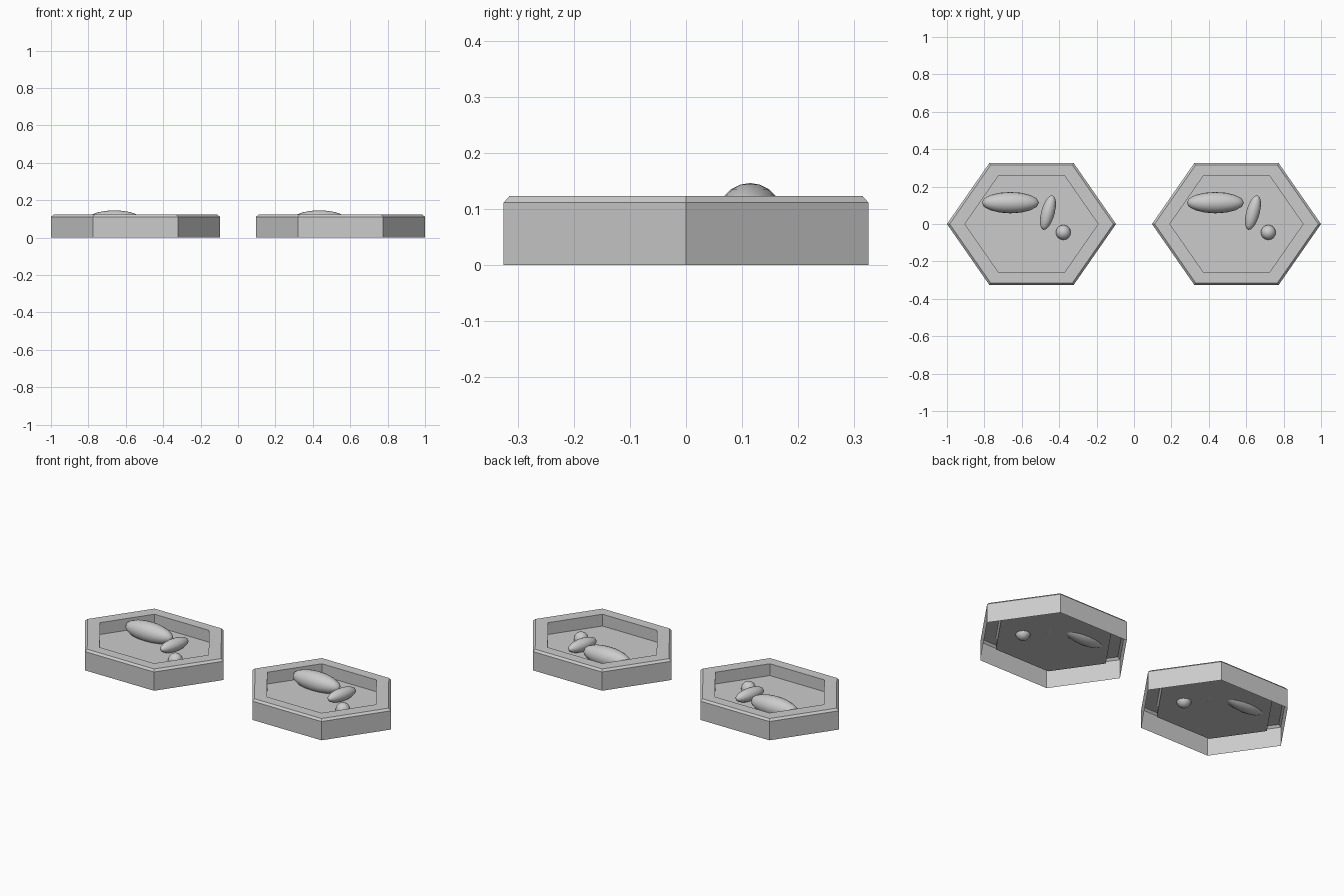
import bpy, bmesh
from math import cos, sin, pi, radians

if "Cube" in bpy.data.objects:
    bpy.data.objects.remove(bpy.data.objects["Cube"])

HALF_X, HALF_Y = 0.452, 0.325
Y_SCALE = HALF_Y / (HALF_X * sin(pi / 3))

# scale and height of each hexagonal loop: wall, chamfer, rim, recess
PROFILE = [(1.0, 0.0), (1.0, 0.111), (0.968, 0.123), (0.788, 0.123), (0.788, 0.053)]


def hex_tray(name, cx):
    """Open-bottomed hexagonal shell with a sunken floor."""
    bm = bmesh.new()
    loops = []
    for s, z in PROFILE:
        loops.append([bm.verts.new((s * HALF_X * cos(i * pi / 3),
                                    s * HALF_X * Y_SCALE * sin(i * pi / 3), z))
                      for i in range(6)])
    for a, b in zip(loops, loops[1:]):
        for i in range(6):
            j = (i + 1) % 6
            bm.faces.new((a[i], a[j], b[j], b[i]))
    bm.faces.new(loops[-1])
    mesh = bpy.data.meshes.new(name)
    bm.to_mesh(mesh)
    bm.free()
    obj = bpy.data.objects.new(name, mesh)
    obj.location.x = cx
    bpy.context.collection.objects.link(obj)


def pebble(name, loc, radii, turn=0):
    """Smooth ellipsoid resting in the floor."""
    bpy.ops.mesh.primitive_uv_sphere_add(segments=16, ring_count=10, radius=1,
                                         location=loc, rotation=(0, 0, radians(turn)))
    obj = bpy.context.object
    obj.name = name
    obj.scale = radii
    bpy.ops.object.shade_smooth()


# two identical trays, each with three rounded pieces
for side, cx in (("left", -0.548), ("right", 0.548)):
    hex_tray(side + "_tray", cx)
    pebble(side + "_large_oval", (cx - 0.113, 0.114, 0.089), (0.153, 0.057, 0.057))
    pebble(side + "_small_oval", (cx + 0.088, 0.061, 0.087), (0.096, 0.036, 0.036), 75)
    pebble(side + "_ball", (cx + 0.17, -0.045, 0.06), (0.04, 0.04, 0.04))
